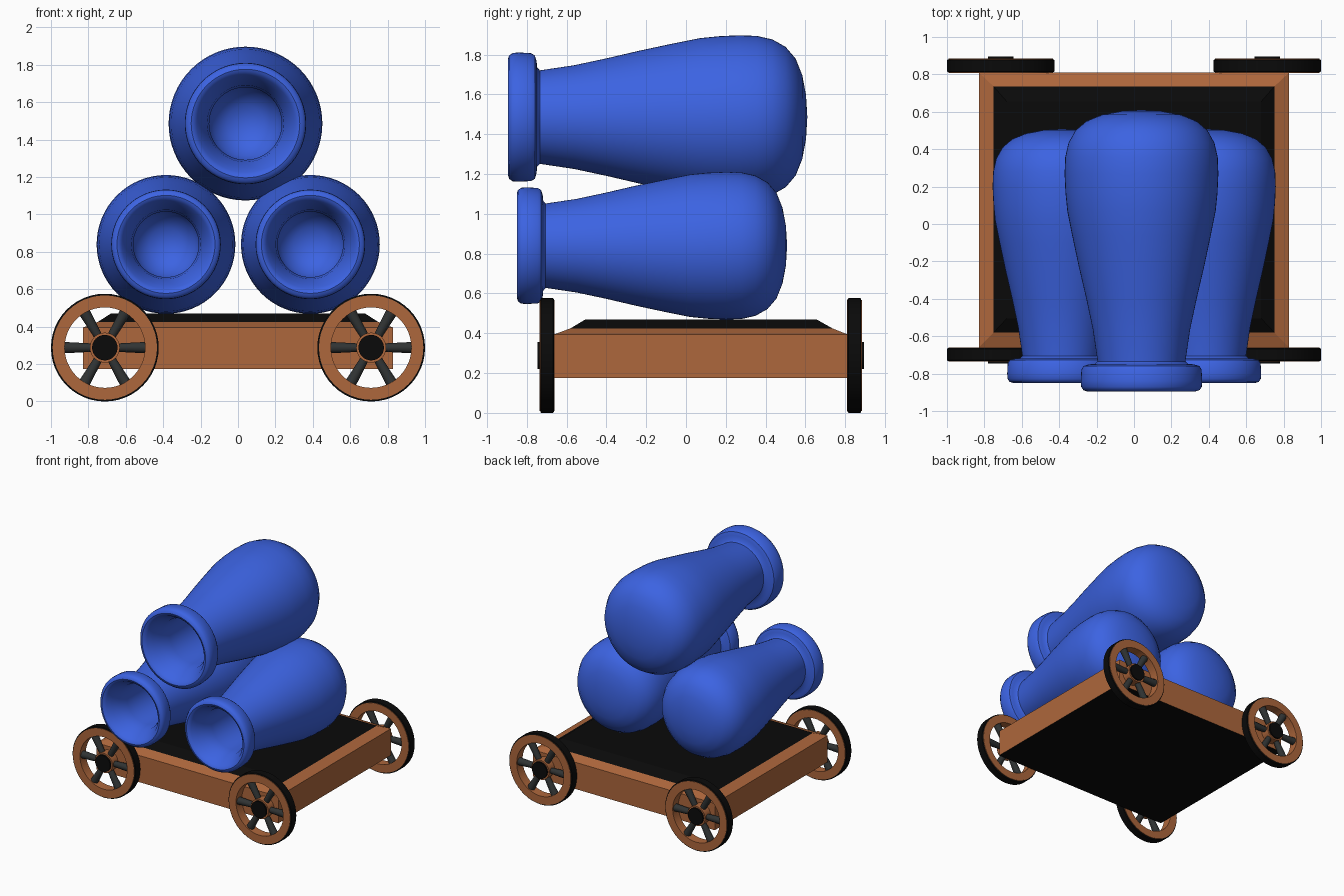
import bpy, bmesh
from math import pi, sin, cos, radians
from mathutils import Matrix

cube = bpy.data.objects.get("Cube")
if cube:
    bpy.data.objects.remove(cube, do_unlink=True)


def material(name, rgb):
    m = bpy.data.materials.new(name)
    m.use_nodes = True
    m.diffuse_color = (*rgb, 1)
    m.node_tree.nodes["Principled BSDF"].inputs["Base Color"].default_value = (*rgb, 1)
    return m


BLUE = material("blue", (0.045, 0.125, 0.76))
WOOD = material("orange wood", (0.42, 0.135, 0.045))
BLACK = material("black", (0.003, 0.003, 0.003))
GREY = material("dark grey", (0.03, 0.034, 0.034))


def finish(name, bm, mats, smooth=True):
    bmesh.ops.recalc_face_normals(bm, faces=bm.faces)
    mesh = bpy.data.meshes.new(name)
    bm.to_mesh(mesh)
    bm.free()
    for m in mats:
        mesh.materials.append(m)
    ob = bpy.data.objects.new(name, mesh)
    bpy.context.collection.objects.link(ob)
    if smooth:
        bpy.ops.object.select_all(action="DESELECT")
        ob.select_set(True)
        bpy.context.view_layer.objects.active = ob
        bpy.ops.object.shade_smooth_by_angle(angle=radians(40))
    return ob


def lathe(name, profile, mats, centre, closed=False, steps=48, scale=1.0):
    """Spin (y, radius) points around the y axis."""
    bm = bmesh.new()
    vs = [bm.verts.new((r * scale, y * scale, 0)) for y, r in profile]
    ends = vs[1:] + vs[:1] if closed else vs[1:]
    edges = [bm.edges.new(pair) for pair in zip(vs, ends)]
    bmesh.ops.spin(bm, geom=vs + edges, cent=(0, 0, 0), axis=(0, 1, 0),
                   angle=2 * pi, steps=steps)
    bmesh.ops.remove_doubles(bm, verts=bm.verts, dist=0.0005)
    ob = finish(name, bm, mats)
    ob.location = centre
    return ob


# Barrels: mouth at y = 0, rounded breech at the far end, hollow bore
bore = [(0.98, 0), (0.96, 0.09), (0.9, 0.155), (0.8, 0.19), (0.6, 0.185),
        (0.2, 0.175), (0.12, 0.185), (0.06, 0.215), (0.02, 0.235)]
lip = [(0.005, 0.25), (0, 0.262), (0.006, 0.28), (0.022, 0.291), (0.05, 0.293),
       (0.105, 0.29), (0.122, 0.28), (0.13, 0.255), (0.133, 0.225), (0.145, 0.212)]
body = [(0.3, 0.235), (0.45, 0.267), (0.6, 0.302), (0.75, 0.334), (0.87, 0.358),
        (0.96, 0.367), (1.05, 0.371), (1.13, 0.368), (1.2, 0.352), (1.26, 0.318),
        (1.305, 0.265), (1.335, 0.19), (1.352, 0.1), (1.358, 0)]
for name, x, y, z, s in [("left_barrel", 0.387, -0.85, 0.84, 1),
                         ("right_barrel", -0.385, -0.85, 0.84, 1),
                         ("top_barrel", 0.04, -0.895, 1.486, 1.108)]:
    lathe(name, bore + lip + body, [BLUE], (x, y, z), steps=64, scale=s)


# Cart bed: stacked rectangles with a black underside and raised black top
def stacked_block(name, layers, mats):
    bm = bmesh.new()
    rings = []
    for x, y0, y1, z in layers:
        rings.append([bm.verts.new(p) for p in
                      [(-x, y0, z), (x, y0, z), (x, y1, z), (-x, y1, z)]])
    for a, b in zip(rings, rings[1:]):
        for i in range(4):
            j = (i + 1) % 4
            bm.faces.new((a[i], a[j], b[j], b[i]))
    bm.faces.new(rings[0]).material_index = 1
    bm.faces.new(rings[-1])
    return finish(name, bm, mats, smooth=False)


stacked_block("cart_bed", [(0.83, -0.66, 0.81, 0.175), (0.83, -0.66, 0.81, 0.395),
                           (0.75, -0.58, 0.735, 0.425)], [WOOD, BLACK])
stacked_block("bed_top", [(0.75, -0.58, 0.735, 0.425), (0.68, -0.505, 0.655, 0.47)],
              [BLACK, BLACK])


# Wheels: black tyre, wooden rim, hub and six tapered spokes
def wheel(label, x, y, out):
    c = (x, y, 0.288)
    lathe(label + "_tyre", [(-0.034, 0.27), (-0.034, 0.283), (-0.03, 0.288),
                            (0.03, 0.288), (0.034, 0.283), (0.034, 0.27)],
          [BLACK], c, closed=True)
    lathe(label + "_rim", [(-0.038, 0.215), (-0.038, 0.279), (0.038, 0.279),
                           (0.038, 0.215)], [WOOD], c, closed=True)
    lathe(label + "_hub_ring", [(-0.036, 0.06), (-0.036, 0.08), (0.036, 0.08),
                                (0.036, 0.06)], [WOOD], c, closed=True)
    lathe(label + "_hub", [(-0.045, 0), (-0.045, 0.068), (0.045, 0.068), (0.045, 0)],
          [BLACK], (x, y + out * 0.004, c[2]))
    bm = bmesh.new()
    for k in range(6):
        turn = Matrix.Rotation(k * pi / 3 + pi / 2, 4, "Y")
        bmesh.ops.create_cone(bm, cap_ends=True, segments=12, radius1=0.022,
                              radius2=0.031, depth=0.17,
                              matrix=turn @ Matrix.Translation((0, 0, 0.145)))
    finish(label + "_spokes", bm, [GREY]).location = c


for side, x in (("left", 0.712), ("right", -0.712)):
    wheel("front_" + side + "_wheel", x, -0.698, -1)
    wheel("back_" + side + "_wheel", x, 0.846, 1)
